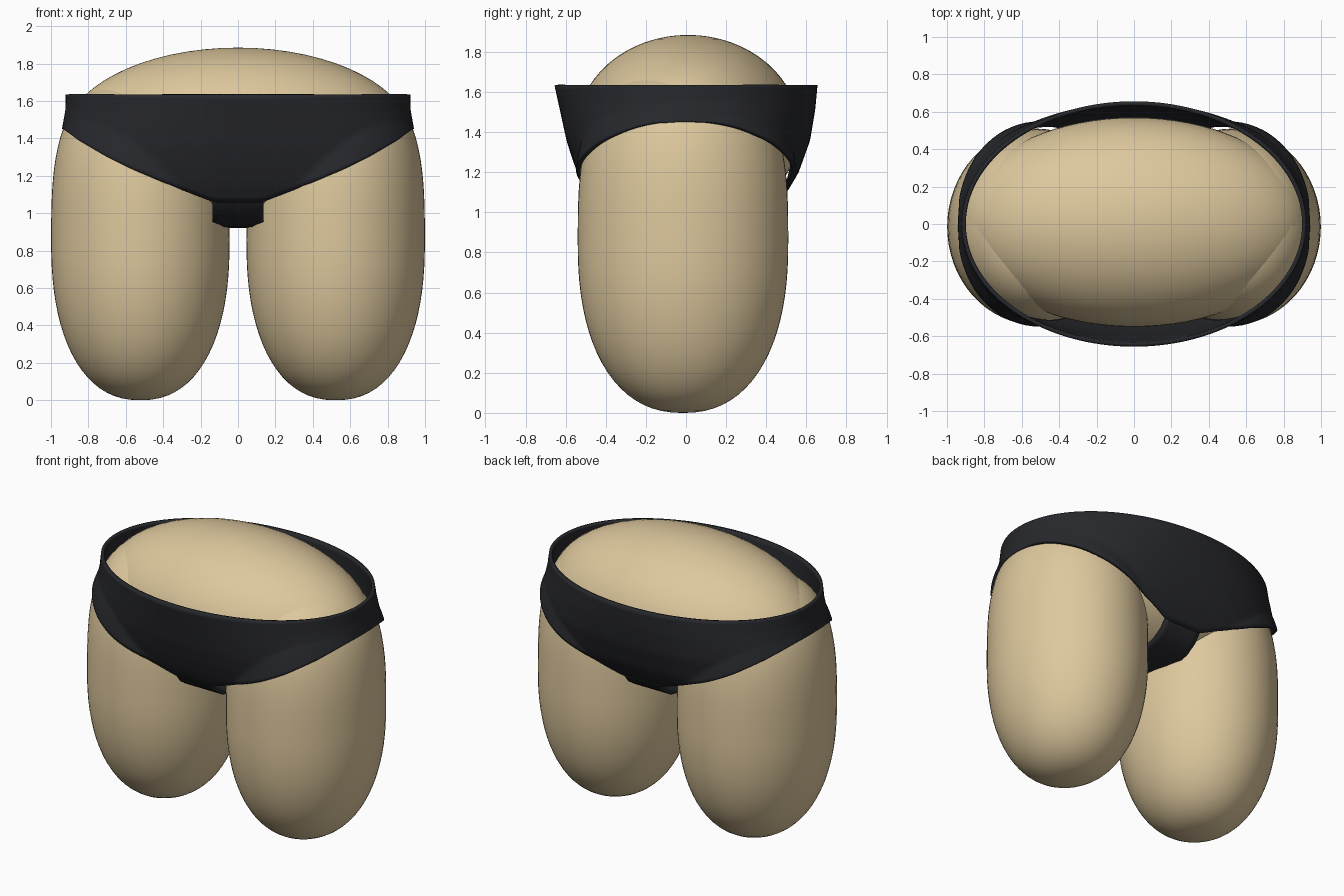
import bpy, bmesh
from math import sin, cos, pi, copysign

if "Cube" in bpy.data.objects:
    bpy.data.objects.remove(bpy.data.objects["Cube"])


def material(name, color):
    m = bpy.data.materials.new(name)
    m.diffuse_color = (*color, 1)
    m.use_nodes = True
    m.node_tree.nodes["Principled BSDF"].inputs["Base Color"].default_value = m.diffuse_color
    return m


SKIN = material("skin_tan", (0.73, 0.58, 0.34))
CLOTH = material("dark_cloth", (0.02, 0.021, 0.025))


def grid_object(name, rows, mat, closed=True, caps=False, thickness=0):
    """Skin a list of equal-length point rows."""
    bm = bmesh.new()
    vs = [[bm.verts.new(p) for p in r] for r in rows]
    n = len(rows[0])
    for a, b in zip(vs, vs[1:]):
        for i in range(n if closed else n - 1):
            j = (i + 1) % n
            bm.faces.new((a[i], a[j], b[j], b[i]))
    if caps:
        bm.faces.new(vs[0])
        bm.faces.new(vs[-1])
    bmesh.ops.remove_doubles(bm, verts=bm.verts, dist=1e-5)
    bmesh.ops.recalc_face_normals(bm, faces=bm.faces)
    me = bpy.data.meshes.new(name)
    bm.to_mesh(me)
    bm.free()
    ob = bpy.data.objects.new(name, me)
    bpy.context.collection.objects.link(ob)
    me.materials.append(mat)
    if thickness:
        s = ob.modifiers.new("thickness", "SOLIDIFY")
        s.thickness = thickness
        s.offset = 0
    bpy.ops.object.select_all(action='DESELECT')
    bpy.context.view_layer.objects.active = ob
    ob.select_set(True)
    bpy.ops.object.shade_smooth_by_angle(angle=0.7)
    return ob


def lerp(table, x):
    for (a, p), (b, q) in zip(table, table[1:]):
        if x <= b:
            return p + (q - p) * max(0, (x - a) / (b - a))
    return table[-1][1]


# Legs: long rounded pods, widest at z = 0.85
LX, LY, RX, RY, MID = 0.522, -0.015, 0.477, 0.525, 0.85


def leg_scale(z):
    k = 2.3 if z < MID else 3
    return max(0, 1 - (abs(z - MID) / MID) ** k) ** (1 / k)


def leg_depth(x, z):
    s = leg_scale(z)
    return s * RY * max(0, 1 - ((abs(x) - LX) / (RX * s)) ** 2) ** 0.5


for side, name in ((-1, "left_leg"), (1, "right_leg")):
    rows = []
    for i in range(41):
        z = MID - MID * cos(pi * i / 40) * 0.9999
        s = leg_scale(z)
        rows.append([(side * LX + RX * s * cos(2 * pi * j / 64),
                      LY + RY * s * sin(2 * pi * j / 64), z) for j in range(64)])
    grid_object(name, rows, SKIN, caps=True)

# Pelvis: domed top, slightly narrower underneath
rows = []
for i in range(33):
    a = -pi / 2 + pi * i / 32
    r = max(cos(a), 0.002)
    rx, ry, h = (0.93, 0.56, 0.485) if a >= 0 else (0.88, 0.56, 0.44)
    rx = 0.93 if a >= 0 else 0.93 - 0.08 * sin(-a)
    rows.append([(rx * r * cos(2 * pi * j / 80), 0.01 + ry * r * sin(2 * pi * j / 80),
                  1.4 + h * sin(a)) for j in range(80)])
grid_object("pelvis", rows, SKIN, caps=True)

# Briefs: waist ring running down to a curved leg-opening hem
WIDTH = [(1.06, 0.93), (1.45, 0.93), (1.55, 0.912), (1.635, 0.91)]
FRONT = [(1.06, 0.46), (1.15, 0.51), (1.25, 0.55), (1.36, 0.585), (1.53, 0.622), (1.635, 0.645)]
BACK = [(1.06, 0.46), (1.1, 0.49), (1.2, 0.55), (1.36, 0.608), (1.51, 0.633), (1.635, 0.645)]
HEM = [(0.13, 1.063), (0.4, 1.165), (0.57, 1.235), (0.7, 1.297), (0.85, 1.385), (0.94, 1.45)]


def cloth_point(a, t):
    s, c = sin(a), cos(a)
    z = 1.635 + (lerp(HEM, abs(s) * 0.94) - 1.635) * t
    n = 2 + 0.7 * min(1, (1.635 - z) / 0.5)
    x = lerp(WIDTH, z) * s
    y = lerp(BACK if c > 0 else FRONT, z) * max(0, 1 - abs(s) ** n) ** (1 / n)
    d = leg_depth(x, z)
    if d > 0.1:
        y = max(y, d + 0.012 + copysign(LY, c) * (1 if c > 0 else -1))
    return (x, copysign(y, c), z)


rows = [[cloth_point(2 * pi * j / 160, i / 20) for j in range(160)] for i in range(21)]
grid_object("briefs", rows, CLOTH, thickness=0.022)

# Gusset: strip passing between the legs
PATH = [(-0.475, 1.09), (-0.455, 1.06), (-0.42, 1.015), (-0.35, 0.97), (-0.2, 0.938), (0, 0.931),
        (0.2, 0.938), (0.35, 0.97), (0.42, 1.015), (0.455, 1.06), (0.475, 1.09)]
rows = [[(0.135 * k / 4, y, z) for k in range(-4, 5)] for y, z in PATH]
grid_object("gusset", rows, CLOTH, closed=False, thickness=0.022)
